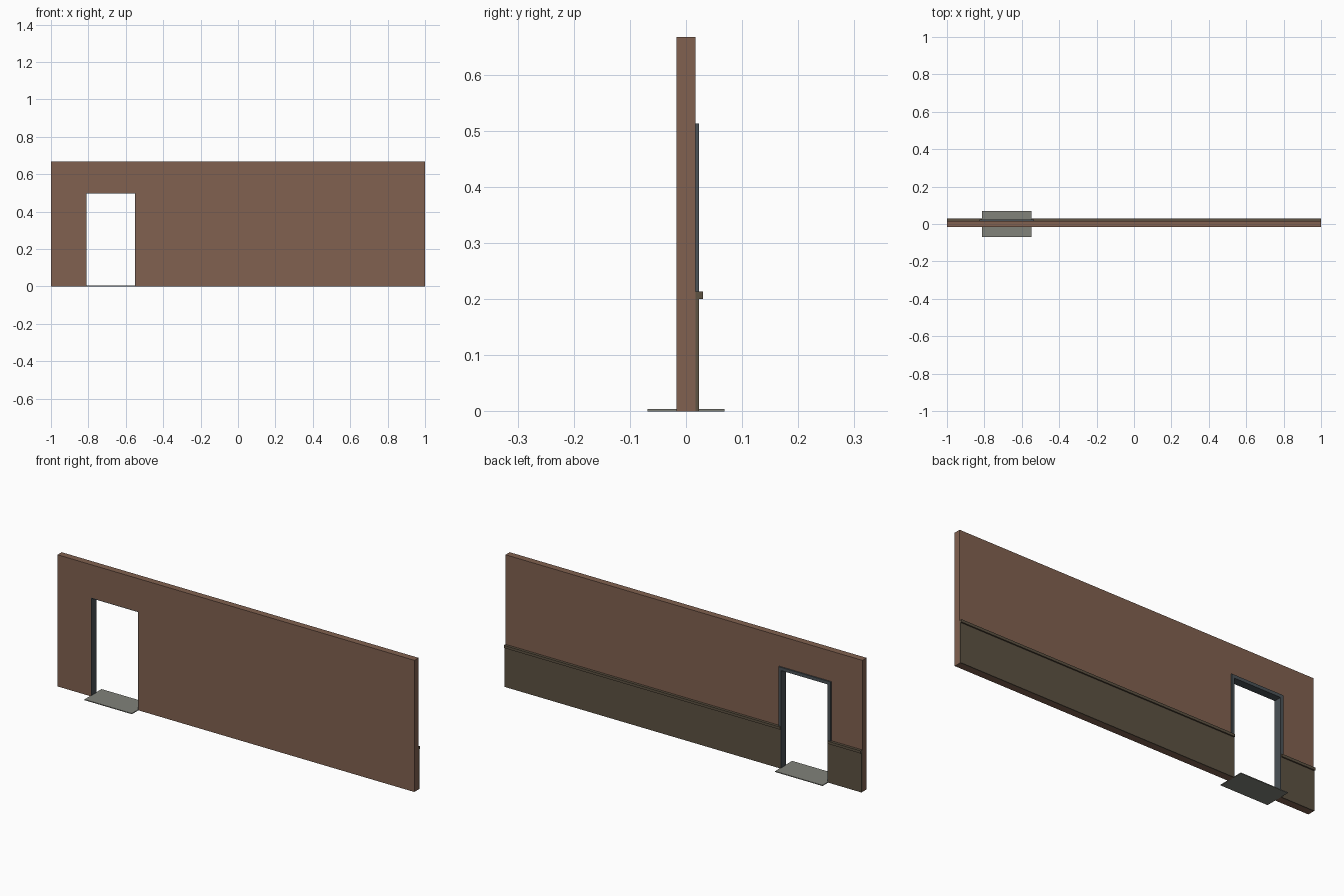
import bpy

if "Cube" in bpy.data.objects:
    bpy.data.objects.remove(bpy.data.objects["Cube"])


def material(name, r, g, b):
    m = bpy.data.materials.new(name)
    m.diffuse_color = (r, g, b, 1)
    m.use_nodes = True
    m.node_tree.nodes["Principled BSDF"].inputs["Base Color"].default_value = m.diffuse_color
    return m


PLASTER = material("plaster", 0.22, 0.12, 0.08)
PANEL = material("panel", 0.11, 0.085, 0.055)
METAL = material("dark_metal", 0.07, 0.085, 0.095)
STONE = material("stone", 0.22, 0.225, 0.195)


def box(name, x, y, z, mat):
    """Box spanning the (min, max) ranges on each axis."""
    bpy.ops.mesh.primitive_cube_add(
        size=1, location=[(a + b) / 2 for a, b in (x, y, z)])
    o = bpy.context.object
    o.name = name
    o.scale = [b - a for a, b in (x, y, z)]
    bpy.ops.object.transform_apply(location=False, rotation=False, scale=True)
    o.data.materials.append(mat)
    return o


W, H, T = 1.0, 0.667, 0.0167          # half length, height, half thickness
L, R, TOP = -0.813, -0.547, 0.5       # doorway opening
RAIL = 0.2                            # wainscot height
TRIM, CAS = 0.0067, 0.0133            # trim depth, casing width
LIN = 0.003                           # lining thickness

# Wall sections with wainscot and chair rail on the back
for side, span in (("left", (-W, L)), ("right", (R, W))):
    box(f"wall_{side}", span, (-T, T), (0, H), PLASTER)
    box(f"wainscot_{side}", span, (T, T + TRIM), (0, RAIL), PANEL)
    box(f"chair_rail_{side}", span, (T, T + 2 * TRIM), (RAIL, RAIL + CAS), PANEL)

# Wall above the doorway
box("wall_lintel", (L, R), (-T, T), (TOP, H), PLASTER)

# Door lining and back casing
for side, edge, s in (("left", L, -1), ("right", R, 1)):
    box(f"lining_{side}", sorted((edge, edge - s * LIN)), (-T, T + TRIM), (0, TOP), METAL)
    box(f"casing_{side}", sorted((edge, edge + s * CAS)), (T, T + TRIM),
        (RAIL + CAS, TOP), METAL)
box("lining_head", (L + LIN, R - LIN), (-T, T + TRIM), (TOP - LIN, TOP), METAL)
box("casing_head", (L - CAS, R + CAS), (T, T + TRIM), (TOP, TOP + CAS), METAL)

# Threshold slab
box("threshold", (L, R), (-0.0685, 0.0685), (0, 0.004), STONE)
